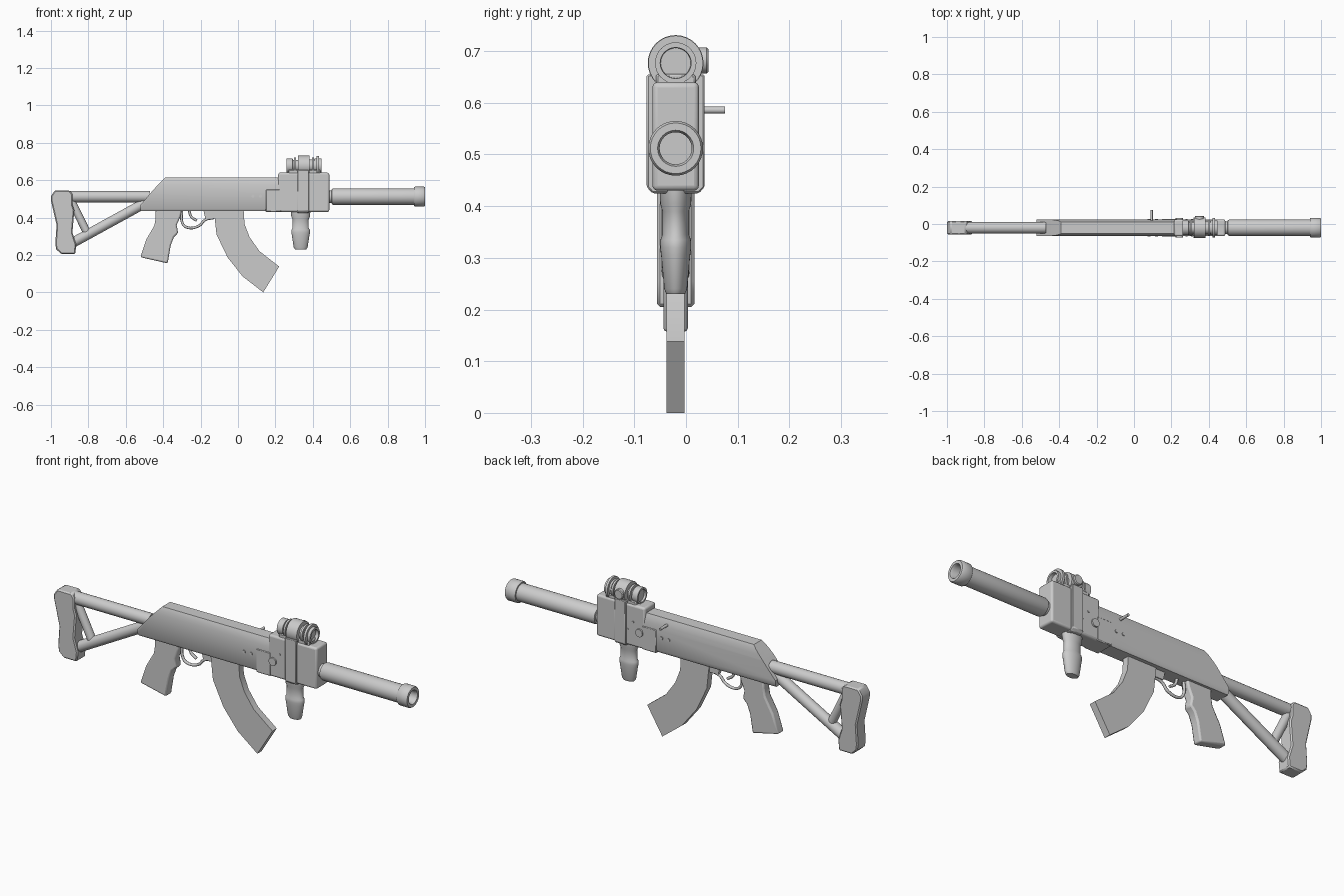
import bpy, bmesh, math
from mathutils import Vector, Matrix

cube = bpy.data.objects.get("Cube")
if cube:
    bpy.data.objects.remove(cube)

grey = bpy.data.materials.new("plain grey")
grey.use_nodes = True
grey.diffuse_color = (0.6, 0.6, 0.6, 1)
grey.node_tree.nodes["Principled BSDF"].inputs["Base Color"].default_value = (0.6, 0.6, 0.6, 1)
MID = -0.02  # centre plane in y


def finish(name, bm, bevel=0, segments=1):
    bmesh.ops.recalc_face_normals(bm, faces=bm.faces)
    mesh = bpy.data.meshes.new(name)
    bm.to_mesh(mesh)
    bm.free()
    mesh.materials.append(grey)
    ob = bpy.data.objects.new(name, mesh)
    bpy.context.collection.objects.link(ob)
    if bevel:
        mod = ob.modifiers.new("Bevel", 'BEVEL')
        mod.width, mod.segments = bevel, segments
        mod.limit_method, mod.angle_limit = 'ANGLE', math.radians(40)
    bpy.ops.object.select_all(action='DESELECT')
    ob.select_set(True)
    bpy.context.view_layer.objects.active = ob
    bpy.ops.object.shade_smooth_by_angle(angle=math.radians(35))
    return ob


def extrude(points, shift):
    bm = bmesh.new()
    face = bm.faces.new([bm.verts.new(p) for p in points])
    res = bmesh.ops.extrude_face_region(bm, geom=[face])
    verts = [g for g in res["geom"] if isinstance(g, bmesh.types.BMVert)]
    bmesh.ops.translate(bm, verts=verts, vec=shift)
    return bm


def plate(name, outline, half, bevel=0, segments=1):
    """Side outline (x, z) extruded across the centre plane."""
    bm = extrude([(x, MID - half, z) for x, z in outline], (0, 2 * half, 0))
    return finish(name, bm, bevel, segments)


def block(name, x0, x1, z0, z1, half, bevel=0, segments=1):
    return plate(name, [(x0, z0), (x1, z0), (x1, z1), (x0, z1)], half, bevel, segments)


def turned(name, profile, origin, axis='X', squash=1, sides=32):
    """Profile of (distance along axis, radius) spun about the axis."""
    bm = bmesh.new()
    verts = [bm.verts.new((r, 0, d)) for d, r in profile]
    edges = [bm.edges.new(pair) for pair in zip(verts, verts[1:])]
    bmesh.ops.spin(bm, geom=verts + edges, angle=math.tau, steps=sides,
                   axis=(0, 0, 1), cent=(0, 0, 0))
    bmesh.ops.remove_doubles(bm, verts=bm.verts, dist=1e-5)
    turn = {'X': Matrix.Rotation(math.pi / 2, 4, 'Y'),
            'Y': Matrix.Rotation(-math.pi / 2, 4, 'X'),
            'Z': Matrix.Diagonal((1, squash, 1, 1))}[axis]
    bm.transform(Matrix.Translation(origin) @ turn)
    return finish(name, bm)


def rod(name, a, b, r, sides=20):
    a, b = Vector(a), Vector(b)
    bm = bmesh.new()
    bmesh.ops.create_cone(bm, cap_ends=True, segments=sides, radius1=r, radius2=r,
                          depth=(b - a).length)
    turn = (b - a).to_track_quat('Z', 'Y').to_matrix().to_4x4()
    bm.transform(Matrix.Translation((a + b) / 2) @ turn)
    return finish(name, bm)


# Receiver: rounded section drawn along x, with the rear cut on a slope
half = [(0.036, 0.435), (0.044, 0.447), (0.044, 0.55), (0.042, 0.575), (0.038, 0.597), (0.031, 0.614)]
section = [(MID + y, z) for y, z in half] + [(MID - y, z) for y, z in reversed(half)]
bm = extrude([(-0.52, y, z) for y, z in section], (0.74, 0, 0))
for point, normal in (((-0.515, 0, 0.475), (-0.76, 0, 0.65)), ((-0.39, 0, 0.614), (-0.72, 0, 0.69))):
    cut = bmesh.ops.bisect_plane(bm, geom=bm.verts[:] + bm.edges[:] + bm.faces[:],
                                 plane_co=point, plane_no=normal, clear_outer=True)
    rim = [g for g in cut["geom_cut"] if isinstance(g, bmesh.types.BMEdge)]
    bmesh.ops.holes_fill(bm, edges=rim)
finish("receiver", bm)
rod("bolt_handle", (0.094, MID, 0.586), (0.094, 0.075, 0.586), 0.007, 12)

# Front housing with its strap
block("front_housing", 0.215, 0.488, 0.43, 0.64, 0.045, 0.01, 3)
block("housing_step", 0.148, 0.23, 0.43, 0.55, 0.047, 0.004)
for x in (0.08, 0.12):
    rod("receiver_pin", (x, MID - 0.048, 0.515), (x, MID + 0.048, 0.515), 0.008, 10)
rod("housing_pin", (0.243, MID - 0.053, 0.51), (0.243, MID + 0.053, 0.51), 0.02)
for x, z in ((0.28, 0.555), (0.31, 0.51)):
    rod("housing_stud", (x, MID - 0.048, z), (x, MID + 0.048, z), 0.005, 8)
strap = [(0.045, 0.425), (0.056, 0.437), (0.056, 0.655)]
strap = [(MID + y, z) for y, z in strap] + [(MID - y, z) for y, z in reversed(strap)]
finish("strap", extrude([(0.317, y, z) for y, z in strap], (0.062, 0, 0)), 0.003)

# Sight
turned("sight_tube", [(0.27, 0), (0.27, 0.03), (0.26, 0.031), (0.26, 0.04), (0.292, 0.04),
                      (0.294, 0.032), (0.322, 0.032), (0.322, 0.054), (0.382, 0.054),
                      (0.382, 0.034), (0.408, 0.034), (0.41, 0.04), (0.42, 0.04), (0.42, 0.053),
                      (0.432, 0.053), (0.432, 0.04), (0.447, 0.04), (0.447, 0.03),
                      (0.43, 0.029), (0.43, 0)], (0, MID, 0.677))
block("sight_base", 0.27, 0.44, 0.63, 0.656, 0.038, 0.004)
for x in (0.3, 0.395):
    turned("sight_ring", [(0, 0.02), (0, 0.045), (0.01, 0.045), (0.01, 0.02)], (x, MID, 0.677))
turned("sight_knob", [(0, 0), (0, 0.021), (0.035, 0.021), (0.035, 0.025), (0.06, 0.025),
                      (0.064, 0.021), (0.064, 0)], (0.35, MID, 0.682), 'Y')

# Barrel with its end cap and bore
turned("barrel", [(0.48, 0), (0.48, 0.033), (0.5, 0.033), (0.502, 0.041), (0.51, 0.044),
                  (0.94, 0.044), (0.941, 0.05), (0.946, 0.053), (0.994, 0.053), (1.0, 0.049),
                  (1.0, 0.035), (0.99, 0.031), (0.8, 0.031), (0.8, 0)], (0, MID, 0.512))

# Front grip, flattened sideways
turned("front_grip", [(0.23, 0), (0.23, 0.03), (0.24, 0.037), (0.305, 0.047), (0.32, 0.05),
                      (0.335, 0.049), (0.345, 0.043), (0.39, 0.043), (0.405, 0.05),
                      (0.435, 0.052), (0.435, 0)], (0.335, MID, 0), 'Z', 0.6)

# Magazine and its catch
plate("magazine", [(-0.13, 0.445), (0.03, 0.445), (0.035, 0.365), (0.062, 0.295), (0.115, 0.22),
                   (0.22, 0.138), (0.135, 0), (0.025, 0.085), (-0.056, 0.187), (-0.115, 0.31)], 0.0175)
plate("magazine_catch", [(-0.185, 0.44), (-0.125, 0.44), (-0.125, 0.395), (-0.175, 0.395)], 0.011)

# Pistol grip
plate("pistol_grip", [(-0.44, 0.445), (-0.3, 0.445), (-0.308, 0.405), (-0.328, 0.36),
                      (-0.32, 0.318), (-0.343, 0.295), (-0.36, 0.25), (-0.376, 0.155),
                      (-0.522, 0.188), (-0.49, 0.283), (-0.447, 0.358), (-0.44, 0.4)],
      0.024, 0.008, 2)


# Trigger and guard
def bar(name, path, r):
    curve = bpy.data.curves.new(name, 'CURVE')
    curve.dimensions = '3D'
    curve.bevel_depth, curve.bevel_resolution, curve.resolution_u = r, 2, 6
    curve.use_fill_caps = True
    spline = curve.splines.new('BEZIER')
    spline.bezier_points.add(len(path) - 1)
    for p, (x, z) in zip(spline.bezier_points, path):
        p.co = (x, MID, z)
        p.handle_left_type = p.handle_right_type = 'AUTO'
    curve.materials.append(grey)
    bpy.context.collection.objects.link(bpy.data.objects.new(name, curve))


bar("trigger_guard", [(-0.3, 0.44), (-0.297, 0.37), (-0.275, 0.348), (-0.21, 0.355),
                      (-0.175, 0.388), (-0.13, 0.398)], 0.007)
bar("trigger", [(-0.262, 0.44), (-0.25, 0.405), (-0.22, 0.383)], 0.007)

# Shoulder stock
rod("stock_tube", (-0.92, MID, 0.512), (-0.47, MID, 0.512), 0.031)
rod("stock_lower_strut", (-0.89, MID, 0.262), (-0.48, MID, 0.487), 0.027)
rod("stock_brace", (-0.9, MID, 0.507), (-0.81, MID, 0.325), 0.021)
plate("butt_plate", [(-1.0, 0.515), (-0.98, 0.545), (-0.9, 0.545), (-0.885, 0.525),
                     (-0.885, 0.47), (-0.875, 0.44), (-0.885, 0.32), (-0.865, 0.255),
                     (-0.87, 0.205), (-0.945, 0.205), (-0.972, 0.23), (-0.977, 0.26),
                     (-0.97, 0.36), (-1.0, 0.49)], 0.036, 0.006)
